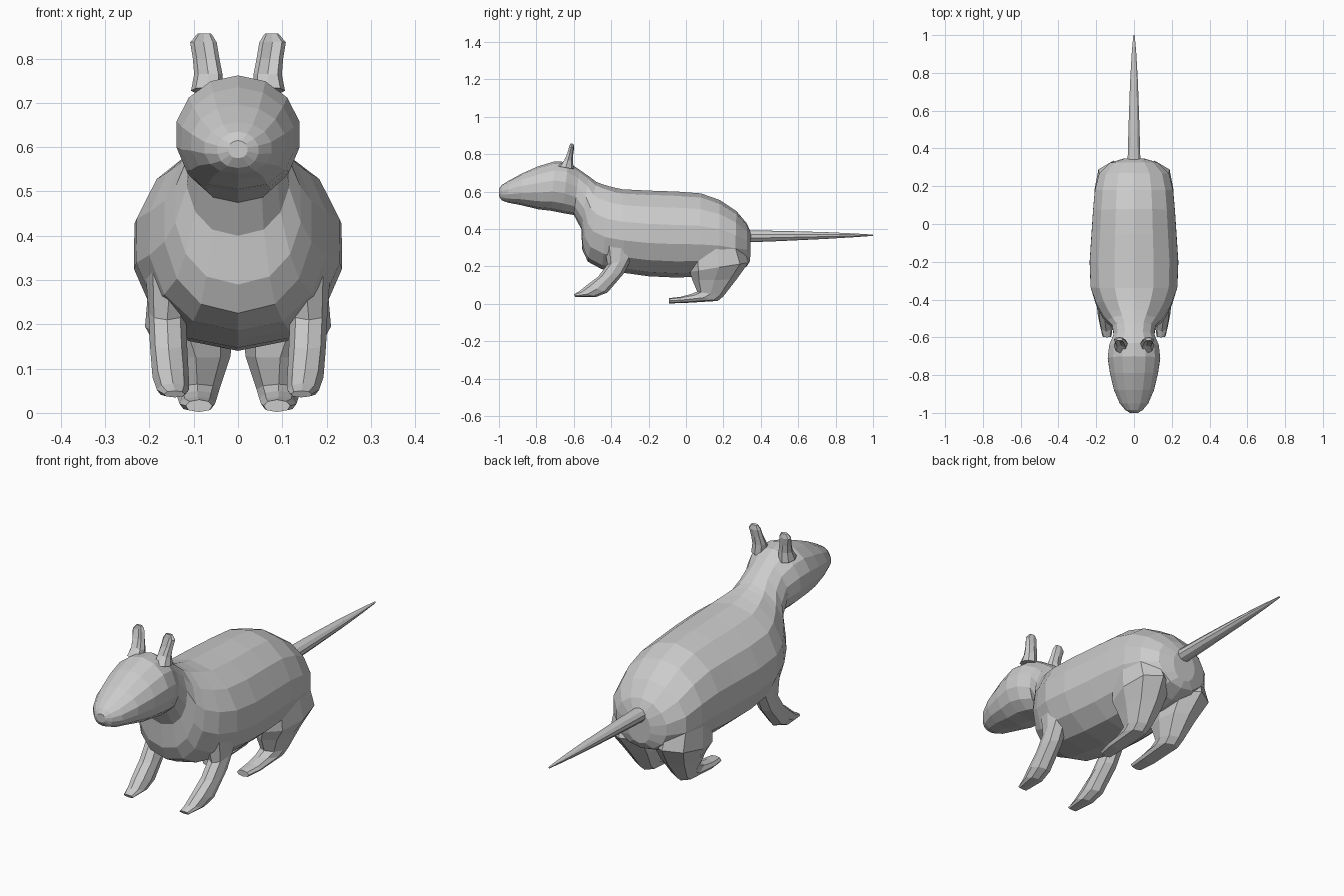
import bpy, bmesh, math


def loft(name, rings, n, square=1.0, side=1):
    """Skin rings given as (y1, z1, y2, z2, x_centre, half_width);
    point 1 is the top/front of the ring, point 2 the bottom/back."""
    bm = bmesh.new()
    loops = []
    for y1, z1, y2, z2, xc, hw in rings:
        loop = []
        for i in range(n):
            a = 2 * math.pi * i / n
            s, c = math.sin(a), math.cos(a)
            if c < 0:  # fuller lower half
                s = math.copysign(abs(s) ** square, s)
            t = (1 - c) / 2
            loop.append(bm.verts.new((side * (xc + hw * s),
                                      y1 + (y2 - y1) * t,
                                      z1 + (z2 - z1) * t)))
        loops.append(loop)
    for a, b in zip(loops, loops[1:]):
        for i in range(n):
            j = (i + 1) % n
            bm.faces.new((a[i], a[j], b[j], b[i]))
    bm.faces.new(loops[0])
    bm.faces.new(loops[-1])
    bmesh.ops.recalc_face_normals(bm, faces=bm.faces)
    mesh = bpy.data.meshes.new(name)
    bm.to_mesh(mesh)
    bm.free()
    obj = bpy.data.objects.new(name, mesh)
    bpy.context.collection.objects.link(obj)
    return obj


# trunk, from rump to neck
neck = (-.57, .717, -.60, .475, 0, .11)
loft("body", [
    (.347, .38, .343, .23, 0, .06),
    (.325, .43, .325, .20, 0, .13),
    (.27, .495, .26, .17, 0, .19),
    (.18, .555, .18, .155, 0, .212),
    (.08, .59, .06, .145, 0, .222),
    (-.05, .60, -.05, .14, 0, .23),
    (-.20, .605, -.20, .147, 0, .24),
    (-.34, .612, -.33, .165, 0, .235),
    (-.40, .625, -.45, .185, 0, .205),
    (-.45, .64, -.525, .225, 0, .17),
    (-.48, .652, -.555, .29, 0, .145),
    (-.52, .682, -.56, .40, 0, .118),
    neck], 14, .85)

# head and snout
loft("head", [
    neck,
    (-.63, .757, -.66, .485, 0, .135),
    (-.70, .762, -.72, .497, 0, .142),
    (-.79, .735, -.79, .505, 0, .130),
    (-.88, .695, -.88, .527, 0, .108),
    (-.95, .657, -.95, .540, 0, .077),
    (-.985, .635, -.985, .553, 0, .047),
    (-1.0, .615, -1.0, .575, 0, .022)], 14, .8)

# tail
loft("tail", [
    (.32, .392, .32, .328, 0, .036),
    (.50, .390, .50, .335, 0, .031),
    (.75, .383, .75, .347, 0, .022),
    (.90, .376, .90, .356, 0, .013),
    (1.0, .370, 1.0, .363, 0, .004)], 10)

for side, label in ((1, "left"), (-1, "right")):
    # front leg and paw
    loft("front_leg_" + label, [
        (-.44, .33, -.25, .33, .15, .06),
        (-.42, .21, -.29, .245, .16, .042),
        (-.47, .145, -.33, .165, .157, .042),
        (-.53, .10, -.42, .06, .152, .041),
        (-.57, .067, -.48, .037, .147, .036),
        (-.60, .050, -.592, .035, .143, .024)], 8, .7, side)
    # hind leg and long foot
    loft("hind_leg_" + label, [
        (.02, .30, .30, .32, .12, .08),
        (.02, .17, .335, .22, .11, .10),
        (.035, .125, .27, .13, .095, .078),
        (.06, .065, .20, .04, .092, .05),
        (.02, .050, .17, .015, .092, .044),
        (-.03, .037, -.01, .004, .092, .040),
        (-.09, .030, -.09, .002, .088, .030)], 8, .7, side)
    # upright ear, with the front face hollowed
    ear = loft("ear_" + label, [
        (-.685, .735, -.60, .72, .070, .036),
        (-.66, .765, -.605, .765, .067, .032),
        (-.642, .80, -.603, .80, .072, .030),
        (-.63, .838, -.598, .835, .078, .030),
        (-.618, .857, -.602, .855, .076, .016)], 8, 1, side)
    for k in (1, 2, 3):
        ear.data.vertices[k * 8].co.y += .016
